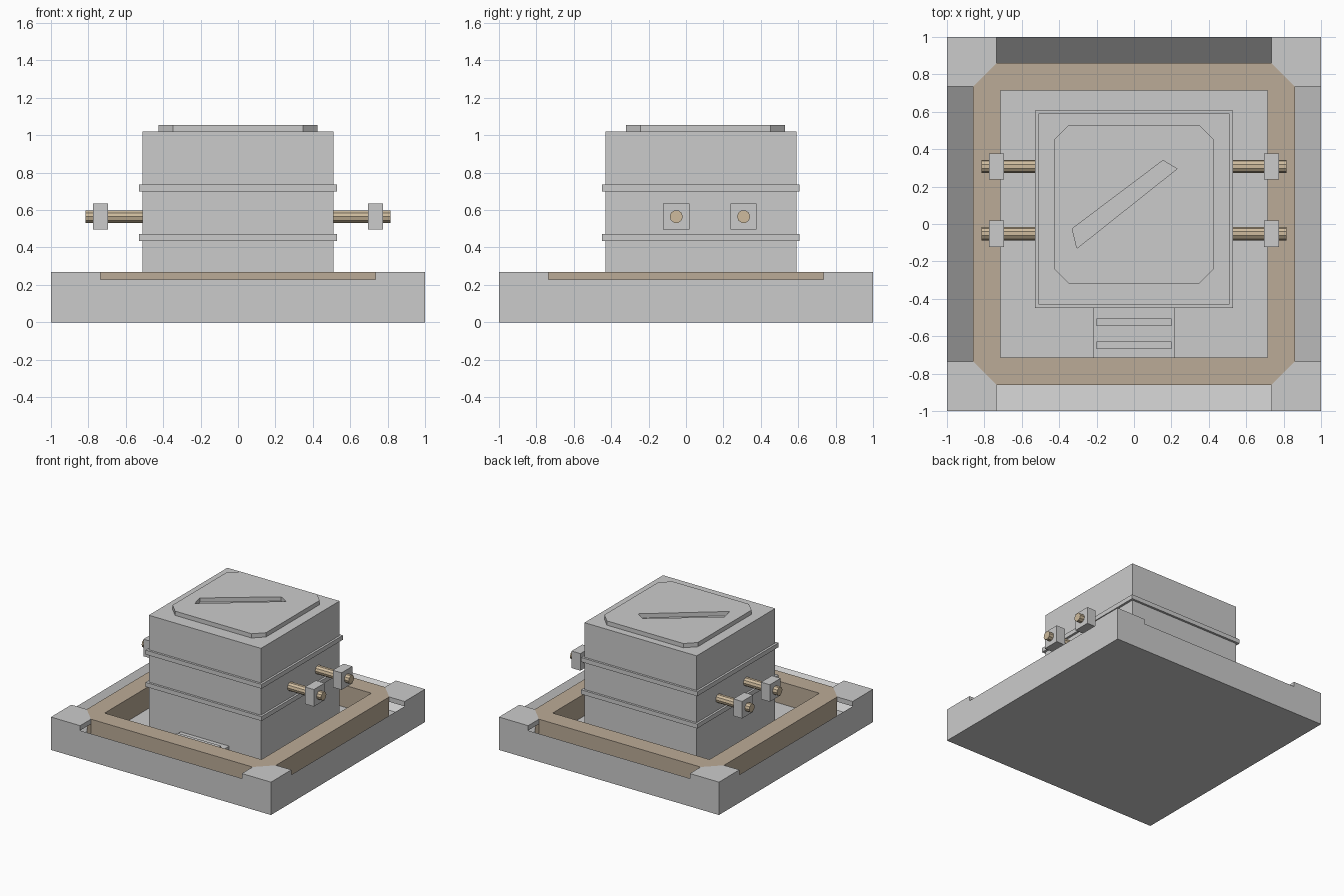
import bpy, bmesh
from mathutils import Matrix, Vector

if "Cube" in bpy.data.objects:
    bpy.data.objects.remove(bpy.data.objects["Cube"])


def material(name, rgb):
    m = bpy.data.materials.new(name)
    m.diffuse_color = (*rgb, 1)
    m.use_nodes = True
    m.node_tree.nodes["Principled BSDF"].inputs["Base Color"].default_value = m.diffuse_color
    return m


frame_brown = material("dark_brown", (0.50, 0.41, 0.31))
rod_brown = material("light_brown", (0.62, 0.50, 0.34))


def finish(name, bm, mat=None):
    bmesh.ops.recalc_face_normals(bm, faces=bm.faces[:])
    me = bpy.data.meshes.new(name)
    bm.to_mesh(me)
    bm.free()
    if mat:
        me.materials.append(mat)
    ob = bpy.data.objects.new(name, me)
    bpy.context.collection.objects.link(ob)
    return ob


def prism(name, loops, z0, z1, mat=None):
    """Extrude an outline (first loop) with optional holes (other loops)."""
    bm = bmesh.new()
    edges = []
    for pts in loops:
        vs = [bm.verts.new((x, y, z0)) for x, y in pts]
        edges += [bm.edges.new((vs[i - 1], vs[i])) for i in range(len(vs))]
    if len(loops) == 1:
        bm.faces.new(vs)
    else:
        bmesh.ops.triangle_fill(bm, edges=edges, use_beauty=True, normal=(0, 0, 1))
    top = bmesh.ops.extrude_face_region(bm, geom=bm.faces[:], use_keep_orig=True)["geom"]
    bmesh.ops.translate(bm, vec=(0, 0, z1 - z0),
                        verts=[g for g in top if isinstance(g, bmesh.types.BMVert)])
    return finish(name, bm, mat)


def rect(x0, x1, y0, y1):
    return [(x0, y0), (x1, y0), (x1, y1), (x0, y1)]


def octagon(x0, x1, y0, y1, c):
    return [(x0 + c, y0), (x1 - c, y0), (x1, y0 + c), (x1, y1 - c),
            (x1 - c, y1), (x0 + c, y1), (x0, y1 - c), (x0, y0 + c)]


def box(name, x0, x1, y0, y1, z0, z1, mat=None):
    return prism(name, [rect(x0, x1, y0, y1)], z0, z1, mat)


FLOOR, RIM, TOP = 0.09, 0.23, 0.27

# Base tray with a sunken floor
bm = bmesh.new()
bmesh.ops.create_cube(bm, size=1, matrix=Matrix.Translation((0, 0, RIM / 2)) @ Matrix.Diagonal((2, 2, RIM, 1)))
bm.faces.ensure_lookup_table()
lid_face = max(bm.faces, key=lambda f: f.calc_center_median().z)
bmesh.ops.inset_region(bm, faces=[lid_face], thickness=0.2)
bmesh.ops.translate(bm, vec=(0, 0, FLOOR - RIM), verts=lid_face.verts[:])
finish("base_tray", bm)

# Raised corners of the base
for sx in (-1, 1):
    for sy in (-1, 1):
        pts = [(1, 1), (0.735, 1), (0.735, 0.86), (0.86, 0.735), (1, 0.735)]
        prism("base_corner", [[(sx * x, sy * y) for x, y in pts]], RIM, TOP)

# Brown frame lining the tray
prism("tray_frame", [octagon(-0.86, 0.86, -0.86, 0.86, 0.125),
                     rect(-0.713, 0.713, -0.713, 0.713)], FLOOR, TOP, frame_brown)

# Main body and its two bands
box("body", -0.51, 0.51, -0.43, 0.59, FLOOR, 1.02)
for z in (0.435, 0.70):
    prism("body_band", [rect(-0.528, 0.528, -0.448, 0.608),
                        rect(-0.51, 0.51, -0.43, 0.59)], z, z + 0.036)

# Lid plate with a slanted slot
slot = [(-0.33, -0.025), (-0.305, -0.13), (0.23, 0.295), (0.155, 0.34)]
prism("lid", [octagon(-0.425, 0.425, -0.32, 0.53, 0.077), slot], 1.02, 1.055)

# Front step with two treads
box("front_step", -0.22, 0.22, -0.713, -0.43, FLOOR, 0.14)
for y in (-0.525, -0.648):
    box("step_tread", -0.2, 0.2, y - 0.02, y + 0.02, 0.14, 0.165)

# Side rods with square collars
for s in (-1, 1):
    for y in (-0.052, 0.308):
        bm = bmesh.new()
        place = Matrix.Translation((s * 0.6575, y, 0.565)) @ Matrix.Rotation(1.5707963, 4, 'Y')
        bmesh.ops.create_cone(bm, cap_ends=True, segments=10, radius1=0.035,
                              radius2=0.035, depth=0.315, matrix=place)
        finish("side_rod", bm, rod_brown)
        box("rod_collar", s * 0.735 - 0.04, s * 0.735 + 0.04, y - 0.07, y + 0.07, 0.495, 0.635)
